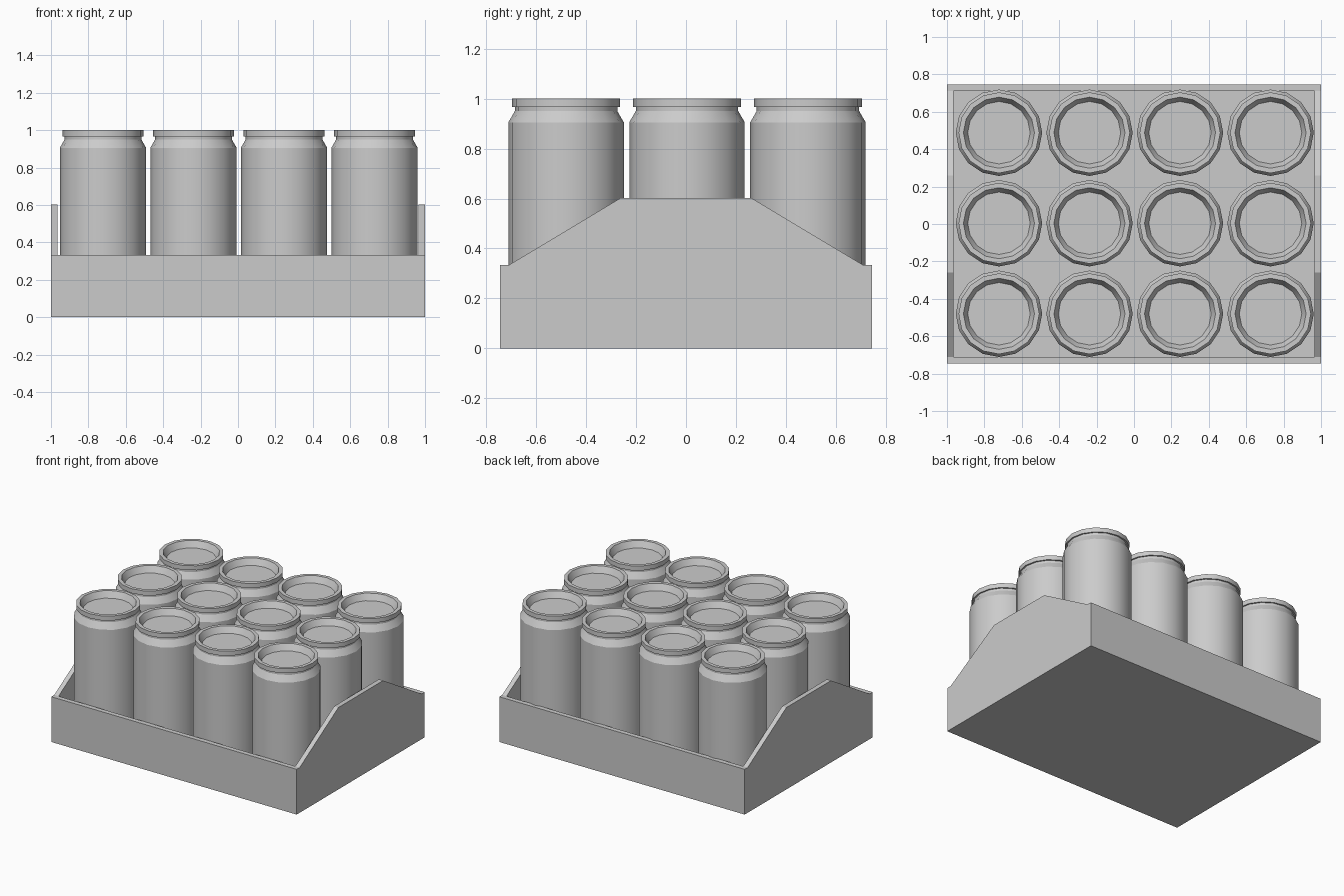
import bpy, bmesh, math

if "Cube" in bpy.data.objects:
    bpy.data.objects.remove(bpy.data.objects["Cube"])

WALL = 0.035
SIDES = 16


def make_object(name, bm):
    bmesh.ops.recalc_face_normals(bm, faces=bm.faces)
    mesh = bpy.data.meshes.new(name)
    bm.to_mesh(mesh)
    bm.free()
    ob = bpy.data.objects.new(name, mesh)
    bpy.context.collection.objects.link(ob)
    return ob


def prism_x(name, profile, half):
    """Extrude a (y, z) outline from x = -half to x = half."""
    bm = bmesh.new()
    face = bm.faces.new([bm.verts.new((-half, y, z)) for y, z in profile])
    ext = bmesh.ops.extrude_face_region(bm, geom=[face])
    moved = [v for v in ext["geom"] if isinstance(v, bmesh.types.BMVert)]
    bmesh.ops.translate(bm, verts=moved, vec=(2 * half, 0, 0))
    return make_object(name, bm)


def lathe(name, profile):
    """Closed solid of revolution from (radius, z) points."""
    bm = bmesh.new()
    rings = [[bm.verts.new((r * math.cos(math.tau * i / SIDES),
                            r * math.sin(math.tau * i / SIDES), z))
              for i in range(SIDES)] for r, z in profile]
    for a, b in zip(rings, rings[1:]):
        for i in range(SIDES):
            j = (i + 1) % SIDES
            bm.faces.new((a[i], a[j], b[j], b[i]))
    bm.faces.new(rings[0])
    bm.faces.new(rings[-1])
    return make_object(name, bm)


# Tray: outer block with raised, sloped ends, hollowed by a box
half_y = 0.745
right = [(half_y, 0), (half_y, 0.333), (half_y - WALL, 0.333), (0.26, 0.603)]
tray = prism_x("tray", right + [(-y, z) for y, z in reversed(right)], 1.0)
inner = half_y - WALL
cutter = prism_x("tray_cavity", [(-inner, 0.03), (inner, 0.03), (inner, 1.2), (-inner, 1.2)],
                 1.0 - WALL)
mod = tray.modifiers.new("hollow", 'BOOLEAN')
mod.operation = 'DIFFERENCE'
mod.solver = 'EXACT'
mod.object = cutter
bpy.context.view_layer.objects.active = tray
bpy.ops.object.modifier_apply(modifier=mod.name)
bpy.data.objects.remove(cutter)

# Can: base, straight body, narrowed neck, rolled rim and sunken lid
can = lathe("can", [(0.19, 0.03), (0.231, 0.09), (0.231, 0.905), (0.205, 0.95),
                    (0.205, 0.967), (0.216, 0.967), (0.216, 1.0),
                    (0.19, 1.0), (0.167, 0.955)])
bpy.ops.object.select_all(action='DESELECT')
can.select_set(True)
bpy.context.view_layer.objects.active = can
bpy.ops.object.shade_smooth_by_angle(angle=math.radians(28))

# Four by three grid of cans sharing one mesh
STEP = 0.484
for row in range(3):
    for col in range(4):
        ob = can if row == col == 0 else can.copy()
        if ob is not can:
            bpy.context.collection.objects.link(ob)
        ob.name = f"can_{row + 1}_{col + 1}"
        ob.location = ((col - 1.5) * STEP + 0.004, (row - 1) * STEP + 0.004, 0)
